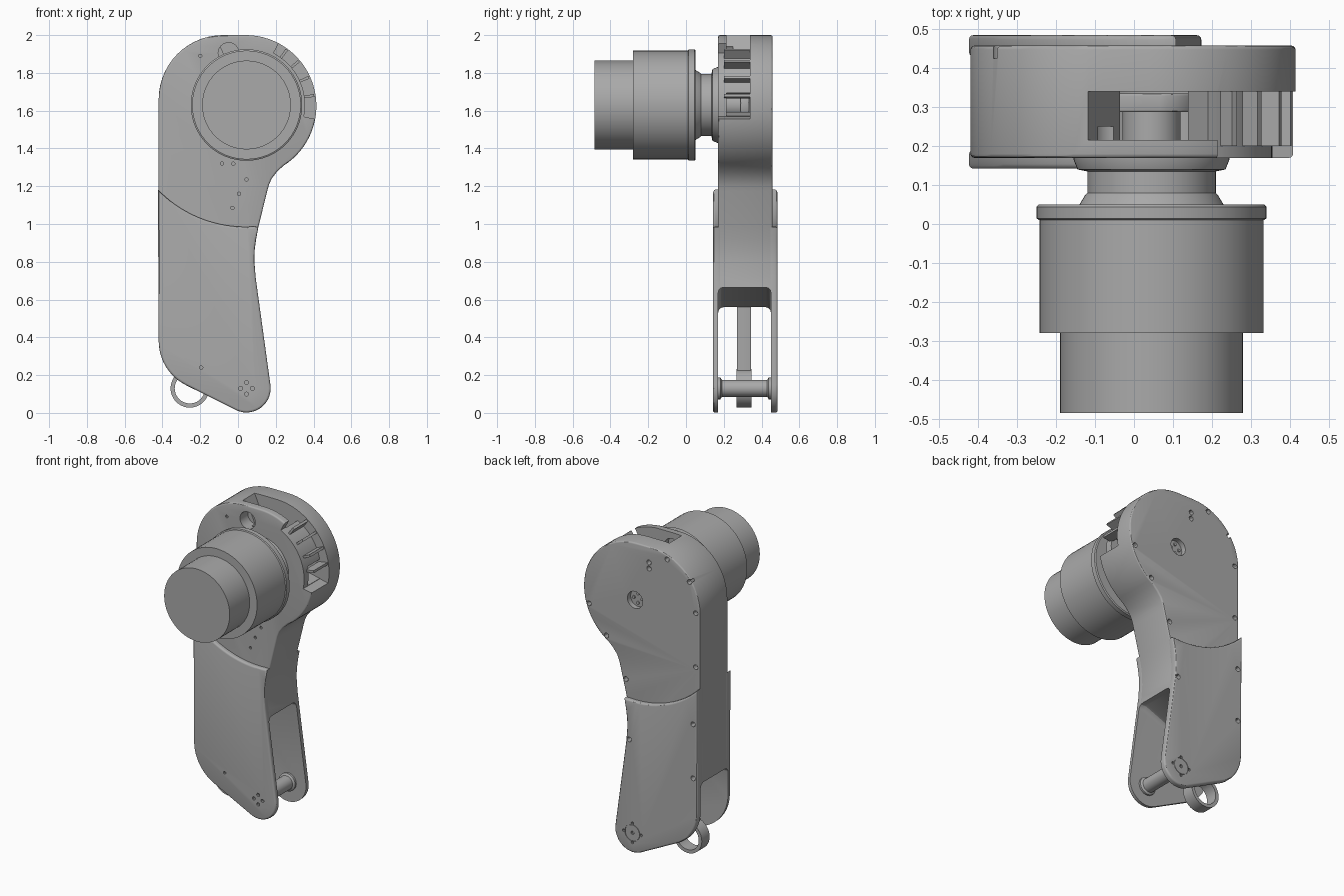
import bpy, bmesh, math
from mathutils import Vector

if "Cube" in bpy.data.objects:
    bpy.data.objects.remove(bpy.data.objects["Cube"], do_unlink=True)

gray = bpy.data.materials.new("satin_gray")
gray.use_nodes = True
GRAY = (0.4, 0.4, 0.4, 1)
gray.diffuse_color = GRAY
gray.node_tree.nodes["Principled BSDF"].inputs["Base Color"].default_value = GRAY

AX, AZ = 0.045, 1.63      # main joint axis
PX, PZ = 0.045, 0.13      # lower pin axis


def arc(cx, cz, r, a0, a1, n):
    angles = [math.radians(a0 + (a1 - a0) * i / n) for i in range(n + 1)]
    return [(cx + r * math.cos(a), cz + r * math.sin(a)) for a in angles]


def circle(cx, cz, r, n=24):
    return arc(cx, cz, r, 0, 360, n)[:-1]


def sector(r0, r1, a0, a1):
    return arc(AX, AZ, r1, a0, a1, 20) + arc(AX, AZ, r0, a1, a0, 20)


def finish(name, bm):
    bmesh.ops.recalc_face_normals(bm, faces=bm.faces)
    mesh = bpy.data.meshes.new(name)
    bm.to_mesh(mesh)
    bm.free()
    mesh.materials.append(gray)
    obj = bpy.data.objects.new(name, mesh)
    bpy.context.collection.objects.link(obj)
    return obj


def prism(name, loops, y0, y1, bevel=0):
    """Extrude x-z outlines along y, rounding the end rims."""
    bm = bmesh.new()
    for loop in loops:
        face = bm.faces.new([bm.verts.new((x, y0, z)) for x, z in loop])
        ext = bmesh.ops.extrude_face_region(bm, geom=[face])
        for v in ext["geom"]:
            if isinstance(v, bmesh.types.BMVert):
                v.co.y = y1
        if not face.is_valid or len(face.link_faces if hasattr(face, "link_faces") else []) > 0:
            continue
    bmesh.ops.recalc_face_normals(bm, faces=bm.faces)
    if bevel:
        rims = [e for e in bm.edges if abs(e.verts[0].co.y - e.verts[1].co.y) < 1e-6]
        bmesh.ops.bevel(bm, geom=rims, offset=bevel, segments=3, profile=0.5,
                        affect="EDGES", clamp_overlap=True)
    return finish(name, bm)


def lathe(name, cx, cz, profile, closed=False, n=64):
    """Turn an (r, y) profile around an axis along y."""
    bm = bmesh.new()
    vs = [bm.verts.new((cx + r, y, cz)) for r, y in profile]
    es = [bm.edges.new(p) for p in zip(vs, vs[1:])]
    if closed:
        es.append(bm.edges.new((vs[-1], vs[0])))
    bmesh.ops.spin(bm, geom=vs + es, cent=(cx, 0, cz), axis=(0, 1, 0),
                   angle=2 * math.pi, steps=n, use_merge=False)
    bmesh.ops.remove_doubles(bm, verts=bm.verts, dist=1e-5)
    return finish(name, bm)


def tube(name, cx, cz, r0, r1, y0, y1):
    return lathe(name, cx, cz, [(r0, y0), (r1, y0), (r1, y1), (r0, y1)], closed=True)


def cut(obj, cutters):
    bpy.context.view_layer.objects.active = obj
    for c in cutters:
        mod = obj.modifiers.new("cut", "BOOLEAN")
        mod.operation, mod.solver, mod.object = "DIFFERENCE", "EXACT", c
        bpy.ops.object.modifier_apply(modifier=mod.name)


# Arm outline: lower half is shared by the core and the thicker shells
lower = [(.108, .985), (.096, .92), (.088, .86), (.087, .8), (.093, .72)]
lower += arc(PX, PZ, .128, 8, -116, 14) + arc(-.16, .38, .26, 244, 180, 10)
head = arc(-.08, 1.66, .34, 180, 90, 14) + arc(.04, 1.625, .375, 90, -58, 32)
head += [(.205, 1.275), (.178, 1.24), (.163, 1.205), (.155, 1.175)]
step = arc(.04, 1.63, .645, -136, -84, 20)[:-1]

core = prism("arm_core", [head + lower], .17, .458, .01)
front_shell = prism("front_lower_shell", [lower + step], .142, .19, .014)
back_shell = prism("back_lower_shell", [lower + step], .43, .485, .014)

# Cutters: fork opening, head cavity, ribbed window and screw holes
fork = prism("fork_cutter", [[(-.7, -.3), (.6, -.3), (.6, .665), (.06, .665),
                              (-.2, .56), (-.7, .56)]], .17, .45, .03)
cavity = prism("cavity_cutter", [circle(AX, AZ, .2, 40)], .215, .34)
top_slot = prism("slot_cutter", [sector(.1, .6, 62, 114)], .2151, .3399)
side_slot = prism("side_slot_cutter", [sector(.1, .6, -11, 12)], .2149, .3398)
window = prism("window_cutter", [sector(.31, .6, -11.5, 62.5)], .1, .3401)
port = prism("port_cutter", [circle(-.05, 1.905, .055)], .1, .25)

front_spots = [(-.195, .24), (-.2, 1.89), (-.085, 1.32), (-.025, 1.32),
               (.045, 1.235), (.005, 1.16), (-.03, 1.085)]
front_holes = [circle(x, z, .009, 10) for x, z in front_spots]
front_holes += [circle(x, z, .011, 10) for x, z in circle(PX, PZ, .031, 4)]
front_screws = prism("front_screw_cutter", front_holes, .1, .182)

back_spots = [(-.185, 1.955), (-.345, 1.85), (-.39, 1.66), (-.39, 1.31), (-.39, .95),
              (-.39, .6), (.375, 1.52), (.25, 1.345), (.11, 1.1), (.068, .73),
              (-.055, 1.9), (-.055, 1.86)]
back_holes = [circle(x, z, .016, 12) for x, z in back_spots]
back_holes += [circle(AX, AZ, .055)]
back_screws = prism("back_screw_cutter", back_holes, .425, .6)
pin_marks = [circle(PX, PZ, .011, 10)]
pin_marks += [circle(x, z, .009, 10) for x, z in circle(PX, PZ, .062, 4)]
pin_dots = prism("pin_mark_cutter", pin_marks, .47, .6)
groove = tube("groove_cutter", PX, PZ, .051, .054, .48, .6)

cut(core, [cavity, top_slot, side_slot, window, port, fork, front_screws, back_screws])
cut(front_shell, [fork, front_screws])
cut(back_shell, [fork, back_screws, pin_dots, groove])
for c in (fork, cavity, top_slot, side_slot, window, port, front_screws,
          back_screws, pin_dots, groove):
    bpy.data.objects.remove(c, do_unlink=True)

# Radial ribs inside the head window
ribs = [sector(.3, .362, a - 1.2, a + 1.2) for a in (8, 24, 40, 54)]
prism("window_ribs", ribs, .2, .345)

# Stepped motor with flange and neck
lathe("motor", AX, AZ, [
    (0, -.485), (.235, -.485), (.235, -.28), (.288, -.28), (.288, .01), (.295, .014),
    (.295, .044), (.289, .05), (.185, .05), (.17, .075), (.165, .08), (.165, .135),
    (.19, .14), (.2, .165), (.2, .18), (0, .18)])

# Output shaft, crank and the hub bolts seen from the back
prism("output_shaft", [circle(AX, AZ, .075, 40)], .2, .3)
prism("crank", [arc(AX, AZ, .125, -100, 80, 24) + arc(-.1, 1.69, .06, 80, 260, 12)],
      .287, .335, .006)
hub_bolts = [circle(x, z, .01, 10) for x, z in circle(AX, AZ, .03, 4)]
prism("hub_bolts", hub_bolts, .42, .432)

# Pin across the fork with end collars
lathe("fork_pin", PX, PZ, [(0, .165), (.058, .165), (.058, .182), (.045, .19),
                           (.045, .43), (.058, .438), (.058, .455), (0, .455)], n=40)

# Push link ending in an open ring
tube("link_ring", -.255, .13, .08, .102, .268, .348)
prism("link_bar", [[(-.295, .22), (-.215, .22), (-.2, .75), (-.27, .75)]], .27, .345, .006)

# Smooth the curved walls, keep the edges crisp
for obj in bpy.context.scene.objects:
    obj.select_set(obj.type == "MESH")
bpy.context.view_layer.objects.active = core
bpy.ops.object.shade_smooth_by_angle(angle=math.radians(30))
